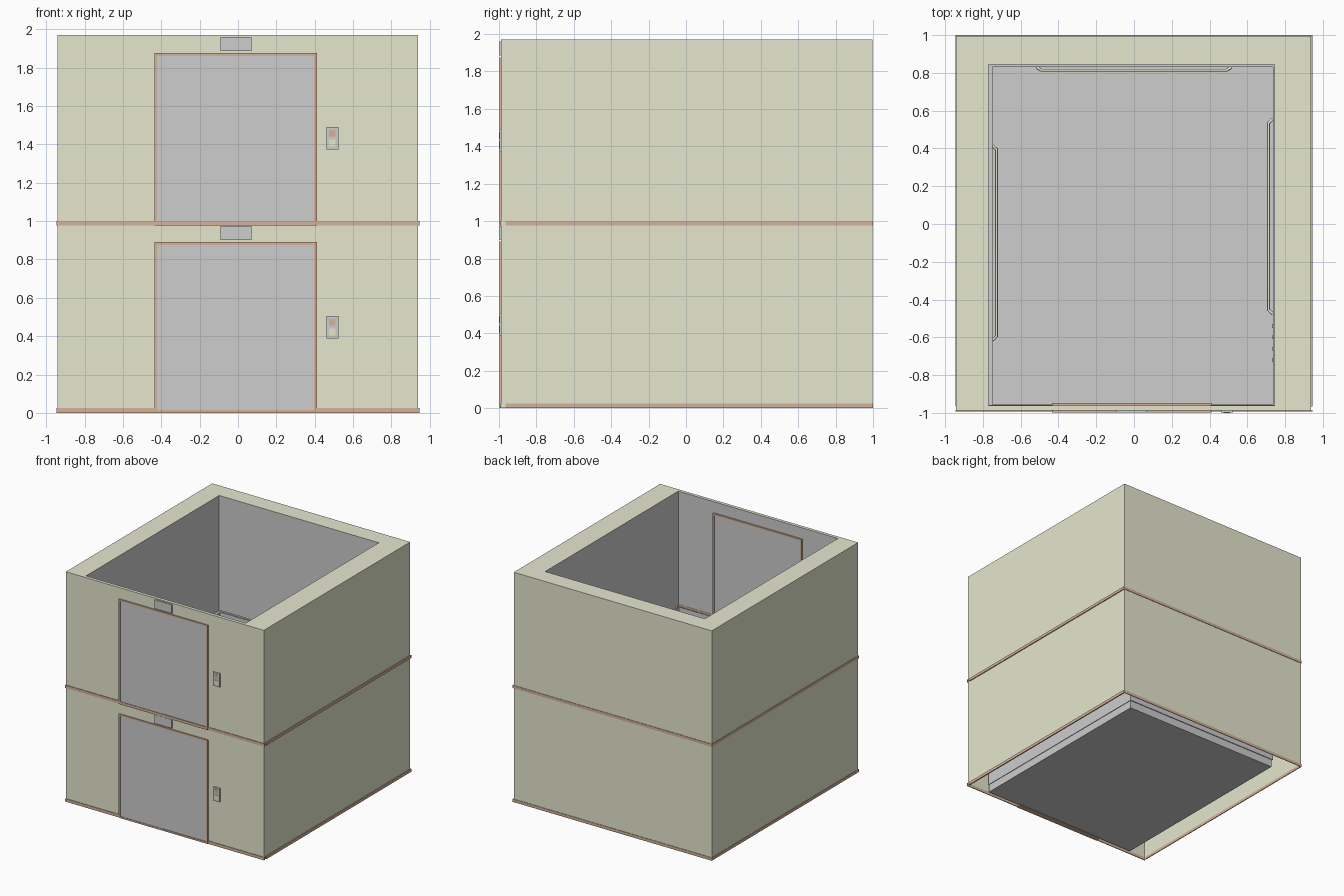
import bpy
import bmesh

cube = bpy.data.objects.get("Cube")
if cube:
    bpy.data.objects.remove(cube, do_unlink=True)


def material(name, rgb):
    m = bpy.data.materials.new(name)
    m.use_nodes = True
    m.diffuse_color = (*rgb, 1)
    m.node_tree.nodes["Principled BSDF"].inputs["Base Color"].default_value = (*rgb, 1)
    return m


OLIVE = material("pale olive plaster", (0.79, 0.80, 0.62))
GRAY = material("gray metal", (0.61, 0.61, 0.61))
BROWN = material("copper brown trim", (0.66, 0.45, 0.32))


def finish(name, bm, mats):
    mesh = bpy.data.meshes.new(name)
    bm.to_mesh(mesh)
    bm.free()
    for m in mats:
        mesh.materials.append(m)
    obj = bpy.data.objects.new(name, mesh)
    bpy.context.collection.objects.link(obj)


def boxes(name, mat, *ranges):
    """One object made of boxes given as (x0, x1, y0, y1, z0, z1)."""
    bm = bmesh.new()
    for x0, x1, y0, y1, z0, z1 in ranges:
        for v in bmesh.ops.create_cube(bm, size=1)["verts"]:
            v.co.x = x1 if v.co.x > 0 else x0
            v.co.y = y1 if v.co.y > 0 else y0
            v.co.z = z1 if v.co.z > 0 else z0
    finish(name, bm, [mat])


def skin(name, loops, mats, indices, cap=False):
    """Bridge a series of (rectangle, z) loops, optionally closing both ends."""
    bm = bmesh.new()
    rings = []
    for (x0, x1, y0, y1), z in loops:
        rings.append([bm.verts.new((x, y, z)) for x, y in
                      ((x0, y0), (x1, y0), (x1, y1), (x0, y1))])
    for a, b, index in zip(rings, rings[1:], indices):
        for i in range(4):
            j = (i + 1) % 4
            f = bm.faces.new((a[i], a[j], b[j], b[i]))
            f.material_index = index
    if cap:
        bm.faces.new(list(reversed(rings[0])))
        bm.faces.new(rings[-1])
    finish(name, bm, mats)


def rail(name, points):
    """Round bar through flat points at handrail height."""
    curve = bpy.data.curves.new(name, "CURVE")
    curve.dimensions = "3D"
    curve.bevel_depth = 0.008
    curve.bevel_resolution = 2
    spline = curve.splines.new("POLY")
    spline.points.add(len(points) - 1)
    for p, (x, y) in zip(spline.points, points):
        p.co = (x, y, 0.45, 1)
    curve.materials.append(OLIVE)
    bpy.context.collection.objects.link(bpy.data.objects.new(name, curve))


OUTER = (-0.942, 0.937, -0.988, 0.996)
HOLE = (-0.77, 0.745, -0.96, 0.845)
CAR = (-0.75, 0.735, -0.956, 0.83)
BASE = (-0.76, 0.74, -0.958, 0.838)
STOREY = 0.985
TOP = 1.97

# Hollow shaft walls, open underneath
skin("lower_shaft", [(OUTER, 0), (OUTER, STOREY), (HOLE, STOREY)], [OLIVE], [0, 0])
skin("upper_shaft", [(OUTER, STOREY), (OUTER, TOP), (HOLE, TOP), (HOLE, STOREY)],
     [OLIVE, GRAY], [0, 0, 1])

# Open-topped lift car whose walls stand on an inset floor slab
skin("lift_car", [(BASE, 0.003), (BASE, 0.07), (HOLE, 0.07), (HOLE, 0.98),
                  (CAR, 0.98), (CAR, 0.075)], [GRAY], [0] * 5, cap=True)

# Fittings repeated on each storey
L, R, MID = -0.435, 0.411, -0.012
W = 0.014
FRONT, BACK = -0.998, -0.947
for label, z, b, h in (("lower", 0.0, 0.0, 0.025), ("upper", STOREY, 0.976, 1.0)):
    t = z + 0.89
    boxes(label + "_door_frame", BROWN,
          (L, L + W, FRONT, BACK, b, t),
          (R - W, R, FRONT, BACK, b, t),
          (L + W, R - W, FRONT, BACK, t - W, t),
          (L + W, R - W, FRONT, BACK, b, z + W))
    boxes(label + "_left_leaf", GRAY, (MID, R - W, -0.991, -0.953, z + W, t - W))
    boxes(label + "_right_leaf", GRAY, (L + W, MID, -0.994, -0.953, z + W, t - W))
    boxes(label + "_indicator", GRAY, (-0.092, 0.07, -0.998, -0.985, z + 0.9, z + 0.975))
    boxes(label + "_call_panel", GRAY, (0.46, 0.524, -0.997, -0.985, z + 0.388, z + 0.505))
    boxes(label + "_call_button_up", BROWN, (0.475, 0.509, -1.0, -0.997, z + 0.455, z + 0.49))
    boxes(label + "_call_button_down", OLIVE, (0.475, 0.509, -1.0, -0.997, z + 0.403, z + 0.44))
    # Skirting band around the outside
    boxes(label + "_band", BROWN,
          (-0.945, L, -0.993, -0.986, b, h),
          (R, 0.945, -0.993, -0.986, b, h),
          (-0.945, -0.938, -0.965, 1.0, b, h),
          (0.935, 0.945, -0.965, 1.0, b, h),
          (-0.938, 0.935, 0.994, 1.0, b, h))

# Inner sill beside the upper door
boxes("inner_sill", BROWN, (HOLE[0], L, -0.962, -0.958, 0.982, 1.0),
      (R, HOLE[1], -0.962, -0.958, 0.982, 1.0))

# Handrails bending back to the three car walls
rail("back_handrail", [(-0.515, 0.83), (-0.49, 0.814), (0.49, 0.814), (0.515, 0.83)])
rail("right_handrail", [(-0.75, -0.615), (-0.728, -0.595), (-0.728, 0.395), (-0.75, 0.415)])
rail("left_handrail", [(0.735, -0.475), (0.712, -0.455), (0.712, 0.535), (0.735, 0.555)])

# Car control buttons
boxes("car_buttons", GRAY, *[
    (0.731, 0.737, y, y + 0.02, k, k + 0.02)
    for y in (-0.73, -0.67, -0.61, -0.55) for k in (0.45, 0.51, 0.57)])
